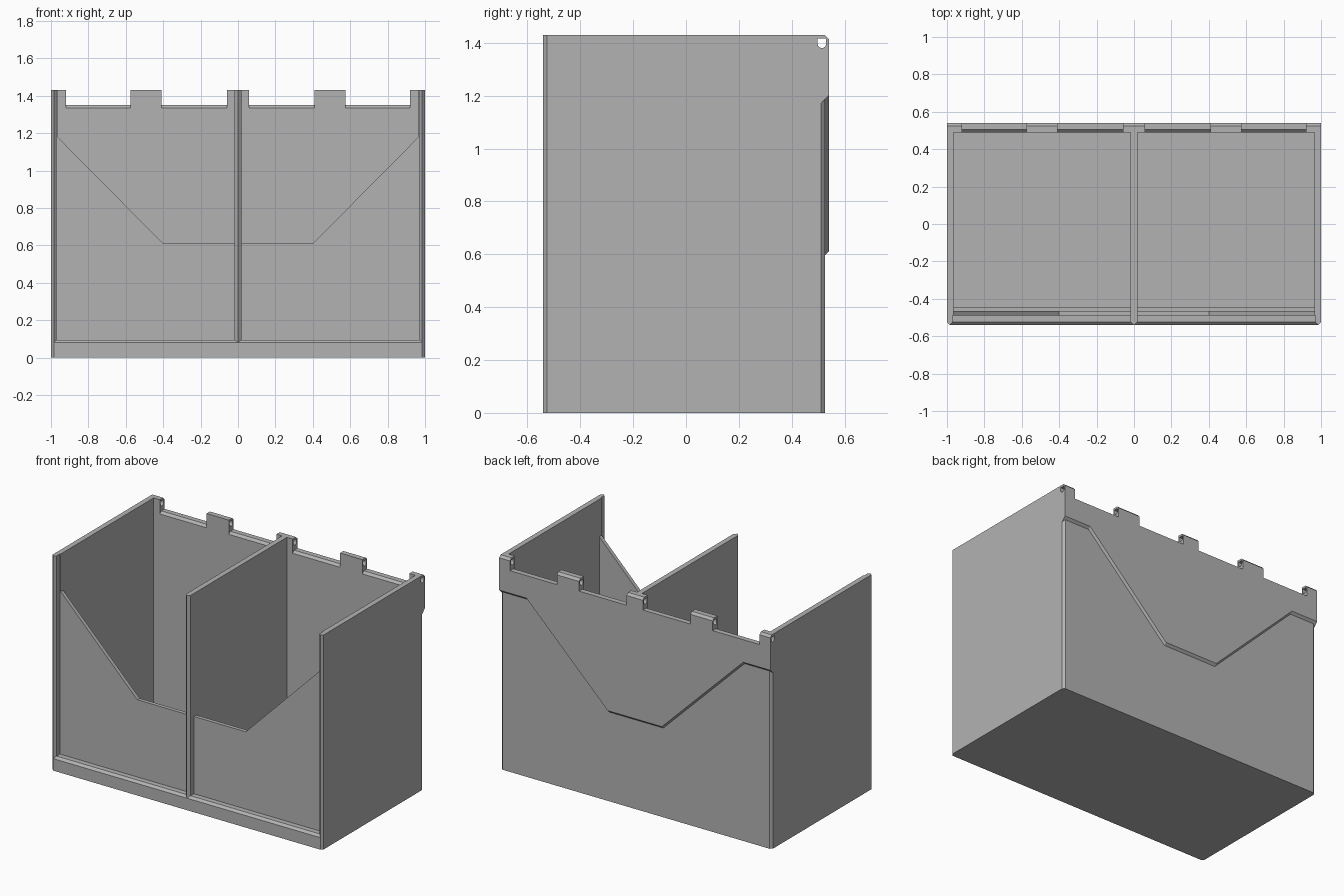
import bpy
import bmesh
from math import cos, sin, pi

cube = bpy.data.objects.get("Cube")
if cube:
    bpy.data.objects.remove(cube, do_unlink=True)

grey = bpy.data.materials.new("plain grey")
grey.use_nodes = True
grey.diffuse_color = (0.45, 0.45, 0.45, 1)
grey.node_tree.nodes["Principled BSDF"].inputs["Base Color"].default_value = (0.45, 0.45, 0.45, 1)

# Overall sizes
W, D, H = 1.0, 0.54, 1.43
BEVEL = 0.015
BACK = D - BEVEL      # lower back face
INNER_BACK = 0.49
WALL = 0.965          # inner face of the side walls


def loft(name, start, end):
    """Solid between two matching outlines."""
    bm = bmesh.new()
    a = [bm.verts.new(p) for p in start]
    b = [bm.verts.new(p) for p in end]
    bm.faces.new(a)
    bm.faces.new(b[::-1])
    for i in range(len(a)):
        j = (i + 1) % len(a)
        bm.faces.new((a[i], b[i], b[j], a[j]))
    bmesh.ops.recalc_face_normals(bm, faces=bm.faces)
    mesh = bpy.data.meshes.new(name)
    bm.to_mesh(mesh)
    bm.free()
    mesh.materials.append(grey)
    obj = bpy.data.objects.new(name, mesh)
    bpy.context.collection.objects.link(obj)
    return obj


def prism(name, outline, axis, low, high):
    """Extrude a 2D outline along the x, y or z axis."""
    def place(p, t):
        return {"x": (t, *p), "y": (p[0], t, p[1]), "z": (*p, t)}[axis]
    return loft(name, [place(p, low) for p in outline], [place(p, high) for p in outline])


def rect(a0, b0, a1, b1):
    return [(a0, b0), (a1, b0), (a1, b1), (a0, b1)]


# Hinge pin hole: square top, rounded bottom
hole_y, hole_z, r = 0.514, 1.396, 0.016
outline = [(hole_y - r, hole_z + 0.02), (hole_y + r, hole_z + 0.02)]
outline += [(hole_y + r * cos(t), hole_z - r * sin(t)) for t in (i * pi / 8 for i in range(9))]
pin = prism("pin_hole_cutter", outline, "x", -1.1, 1.1)
pin.hide_render = True
pin.hide_viewport = True
pin.display_type = "WIRE"


def drill(obj):
    mod = obj.modifiers.new("pin hole", "BOOLEAN")
    mod.operation = "DIFFERENCE"
    mod.solver = "EXACT"
    mod.object = pin


# Side walls with pointed front edges and chamfered back corners
for side, s in (("left", 1), ("right", -1)):
    plan = [(W, BEVEL - D), (W - BEVEL, -D), (W - 2 * BEVEL, BEVEL - D), (W - 2 * BEVEL, -0.49),
            (WALL, -0.49), (WALL, BACK), (W - BEVEL, BACK), (W, BACK - BEVEL)]
    drill(prism(side + "_wall", [(s * x, y) for x, y in plan], "z", 0, H))

# Centre divider with a pointed front edge
t = 0.0175
drill(prism("divider", [(-t, BEVEL - D), (0, -D), (t, BEVEL - D), (t, BACK), (-t, BACK)], "z", 0.01, H))

# Floor, front lip and the low rail behind the front panel
prism("floor", rect(-WALL, -0.5, WALL, BACK), "z", 0, 0.04)
prism("front_lip", [(-D, 0), (-D, 0.08), (BEVEL - D, 0.095), (-0.485, 0.095), (-0.485, 0)],
      "x", BEVEL - W, W - BEVEL)
prism("inner_rail", rect(-0.47, 0.02, -0.445, 0.095), "x", -WALL, WALL)

# Front panel with a wide sloping cut-out
prism("front_panel", [(-WALL, 0.05), (WALL, 0.05), (WALL, 1.18), (0.4, 0.61), (-0.4, 0.61), (-WALL, 1.18)],
      "y", -0.49, -0.465)

# Back wall with a chamfered inner top edge
prism("back_wall", [(INNER_BACK, 0), (INNER_BACK, 1.335), (INNER_BACK + BEVEL, 1.35), (BACK, 1.35), (BACK, 0)],
      "x", -WALL, WALL)

# Raised back plate with a slanted underside
lower = [(-W, 1.2), (-0.8, 1.2), (-0.2, 0.61), (0.2, 0.61), (0.8, 1.2), (W, 1.2)]
top = [(W, 1.35), (-W, 1.35)]
inner_y = D - 2 * BEVEL
loft("raised_back_plate",
     [(x, inner_y, z - 2 * BEVEL) for x, z in lower] + [(x, inner_y, z) for x, z in top],
     [(x, D, z) for x, z in lower + top])

# Hinge tabs along the back top edge
tab = [(INNER_BACK, 1.32), (D, 1.32), (D, H - BEVEL), (D - BEVEL, H), (INNER_BACK, H)]
spans = {"right_end": (-W, -0.92), "right": (-0.575, -0.41), "middle": (-0.06, 0.06),
         "left": (0.41, 0.575), "left_end": (0.92, W)}
for place, (x0, x1) in spans.items():
    drill(prism(place + "_hinge_tab", tab, "x", x0, x1))
